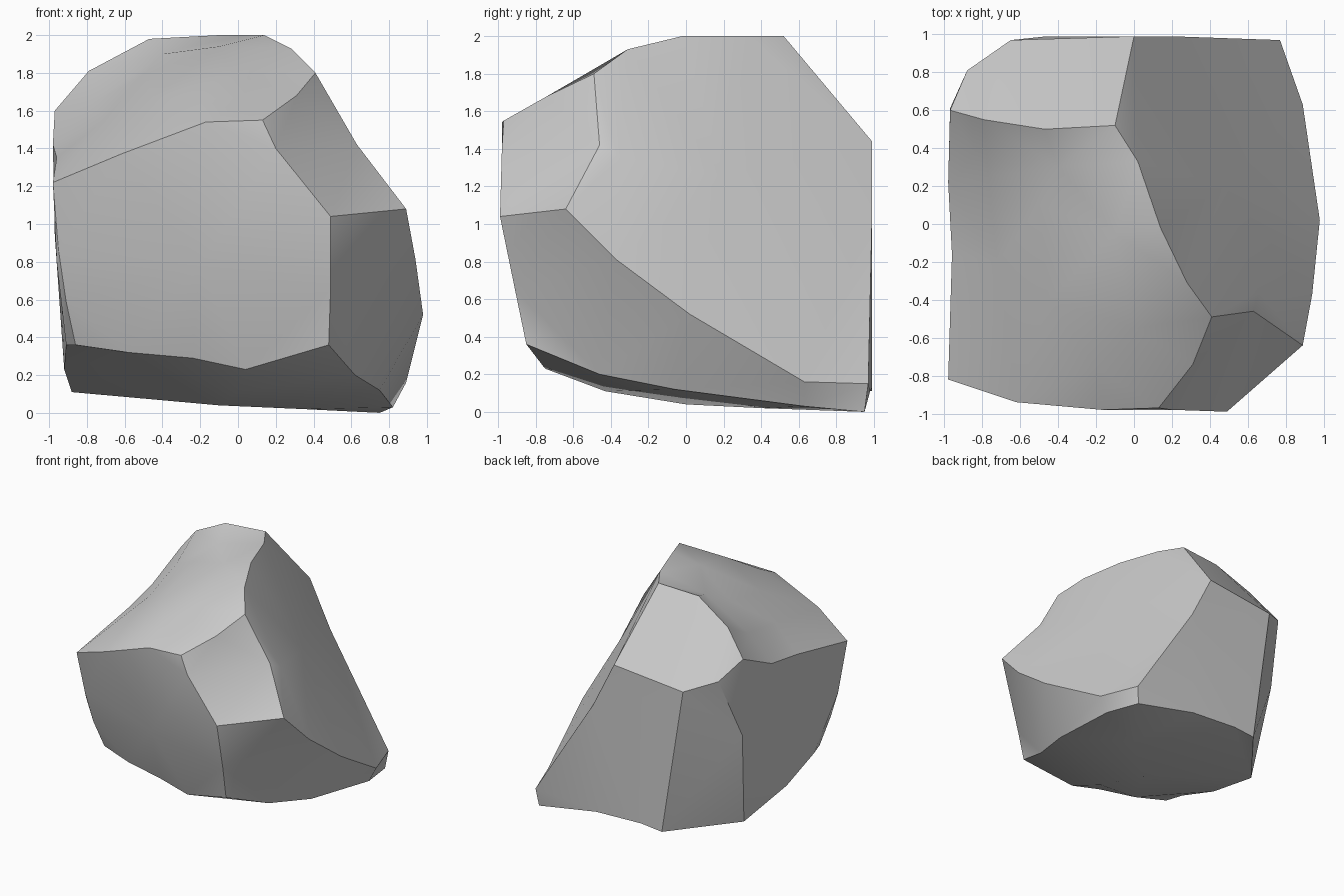
import bpy, bmesh
from mathutils import Vector
from mathutils.geometry import delaunay_2d_cdt

if "Cube" in bpy.data.objects:
    bpy.data.objects.remove(bpy.data.objects["Cube"])

# Corners where the chipped facets of the boulder meet
corners = {
    'A': (-.10, .52, 2.0), 'B': (.41, -.49, 1.8), 'C': (.89, -.64, 1.08),
    'D': (.49, -.99, 1.04), 'E': (.13, -.97, 1.55), 'F': (-.98, -.82, 1.22),
    'G': (.48, -.85, .36), 'H': (-.86, -.61, .36), 'I': (0, .99, 1.44),
    'J': (-.65, .97, 1.37), 'K': (-.97, .60, 1.6), 'L': (-.88, .81, 1.46),
    'M': (.77, .97, .15), 'N': (.75, .95, 0), 'O': (.82, .63, .03),
    'Q': (.89, .63, .16), 'R': (-.91, -.46, .36), 'S': (-.88, .46, .11),
    'T': (-.46, .99, .11),
}

# Bends along the curved seams between corners
seams = {
    'AB': [(.02, .33, 2.0), (.14, -.02, 2.0), (.28, -.31, 1.93)],
    'BC': [(.63, -.46, 1.42)],
    'BE': [(.31, -.74, 1.68)],
    'DE': [(.20, -.98, 1.40)],
    'EF': [(-.17, -.98, 1.54), (-.62, -.94, 1.37)],
    'FK': [(-.96, -.16, 1.35), (-.98, .22, 1.42)],
    'KA': [(-.79, .55, 1.81), (-.47, .50, 1.98)],
    'DG': [(.49, -.91, .65)],
    'GH': [(.04, -.75, .23), (-.24, -.73, .29), (-.58, -.68, .32)],
    'FH': [(-.95, -.75, .86), (-.91, -.69, .59)],
    'FR': [(-.96, -.72, .80)],
    'CQ': [(.94, -.37, .81), (.98, .02, .52)],
    'GO': [(.62, -.46, .20), (.75, -.06, .12)],
    'IM': [(.20, .99, 1.04)],
    'LS': [(-.97, .61, .94)],
    'TN': [(-.26, .99, .13), (.18, .98, .11)],
    'RS': [(-.92, -.07, .23)],
}

# Facets: corner loop and points that dish or bulge the middle
facets = {
    'ABEFK': [(-.5, .1, 1.79), (-.45, -.4, 1.67), (-.1, -.05, 1.94),
              (0, -.55, 1.79), (-.2, -.75, 1.66), (-.4, .3, 1.90),
              (-.77, .25, 1.64), (-.72, -.2, 1.54)],
    'BCDE': [],
    'EDGHF': [(-.2, -.91, .78)],
    'FHR': [],
    'DCQMNOG': [],
    'ABCQMI': [(.48, .2, 1.25), (.66, -.36, 1.36)],
    'IMNTJ': [],
    'AIJLK': [],
    'JTSL': [],
    'KFRSL': [],
    'GONTSRH': [(0, -.43, .11), (-.1, 0, .04), (.35, .4, .02)],
}

bm = bmesh.new()
cache = {}


def vert(p):
    if p not in cache:
        cache[p] = bm.verts.new(p)
    return cache[p]


def outline(loop):
    pts = []
    for a, b in zip(loop, loop[1:] + loop[0]):
        bends = seams.get(a + b) or seams.get(b + a, [])[::-1]
        pts += [corners[a]] + bends
    return pts


# Triangulate each facet in its own plane and keep its rim crisp
rims = []
for loop, inner in facets.items():
    rim = outline(loop)
    vecs = [Vector(p) for p in rim]
    normal = sum((a.cross(b) for a, b in zip(vecs, vecs[1:] + vecs[:1])), Vector())
    turn = normal.rotation_difference(Vector((0, 0, 1)))
    pts = rim + inner
    flat = [(turn @ Vector(p)).to_2d() for p in pts]
    res = delaunay_2d_cdt(flat, [], [list(range(len(rim)))], 1, 1e-5)
    for tri in res[2]:
        bm.faces.new([vert(pts[res[3][i][0]]) for i in tri]).smooth = True
    rims += zip(rim, rim[1:] + rim[:1])

for a, b in rims:
    edge = bm.edges.get((vert(a), vert(b)))
    if edge:
        edge.smooth = False
bmesh.ops.recalc_face_normals(bm, faces=bm.faces[:])

mesh = bpy.data.meshes.new("boulder")
bm.to_mesh(mesh)
bm.free()
boulder = bpy.data.objects.new("boulder", mesh)
bpy.context.collection.objects.link(boulder)
